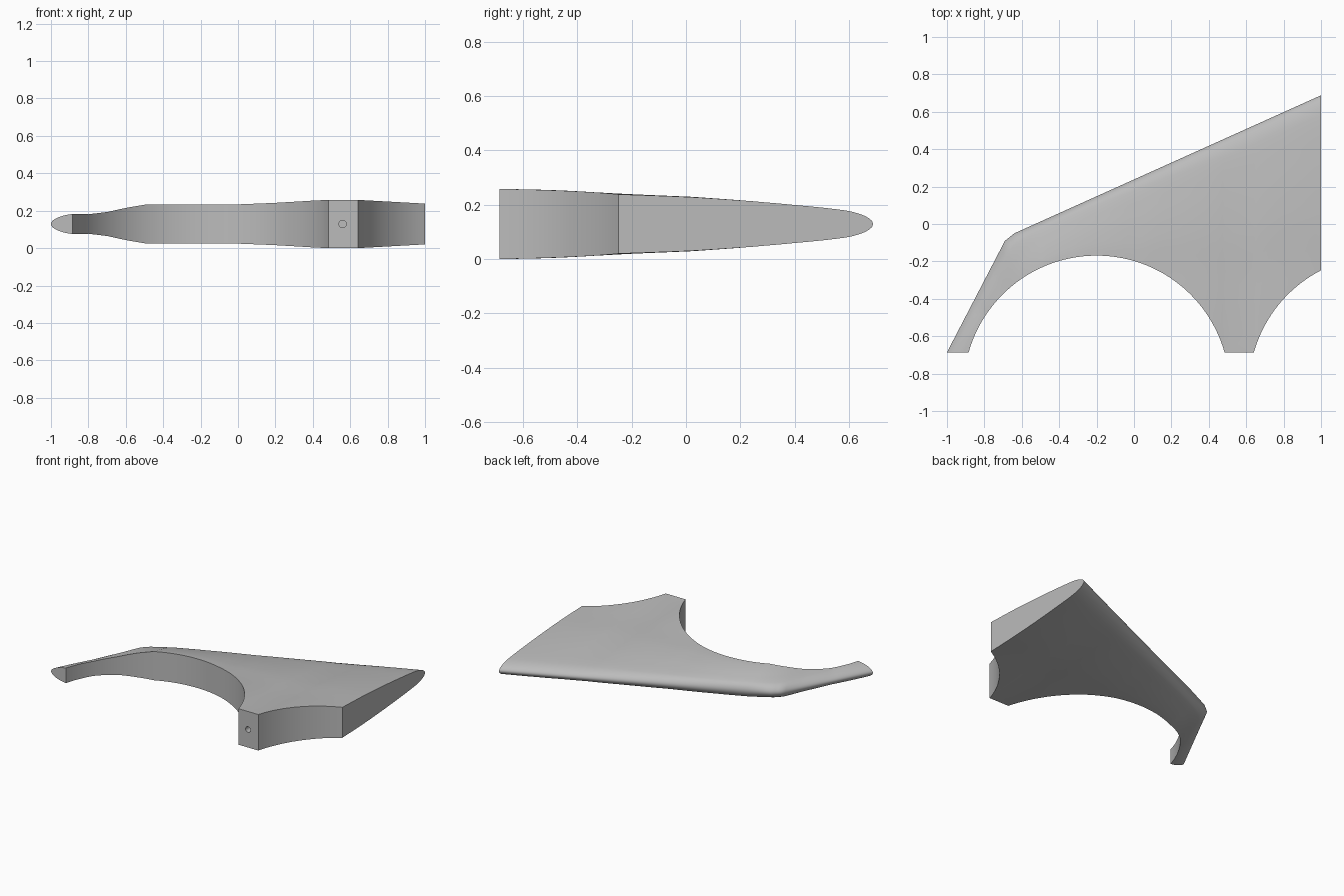
import bpy, bmesh, math
from mathutils import Vector

if "Cube" in bpy.data.objects:
    bpy.data.objects.remove(bpy.data.objects["Cube"])

FRONT, MID, RADIUS, ROWS = -0.686, 0.129, 0.711, 24
ARCH_Y = -0.88

# Section half-thickness against the square root of distance from the nose
SECTION = [(0, 0), (0.2, 0.034), (0.3, 0.048), (0.54, 0.07), (0.7, 0.087),
           (0.83, 0.1), (0.97, 0.109), (1.18, 0.129)]
# Half-thickness of the inner edge along x
EDGE = [(-0.89, 0.054), (-0.8, 0.052), (-0.7, 0.064), (-0.6, 0.086), (-0.5, 0.103),
        (0, 0.105), (0.2, 0.113), (0.4, 0.125), (0.485, 0.129), (0.64, 0.129), (1, 0.109)]
# Leading edge from the tip to the root
LEAD = [Vector(p) for p in ((-1, FRONT), (-0.69, -0.09), (-0.64, -0.05), (1, 0.688))]


def interp(table, x):
    for (a, fa), (b, fb) in zip(table, table[1:]):
        if x <= b:
            return fa + (fb - fa) * max(0, (x - a) / (b - a))
    return table[-1][1]


def arc(centre_x, start, end, count):
    angles = [start + (end - start) * i / count for i in range(count + 1)]
    return [Vector((centre_x + RADIUS * math.cos(a), ARCH_Y + RADIUS * math.sin(a)))
            for a in angles]


def lead_at(x):
    a, b = LEAD[2], LEAD[3]
    return a.lerp(b, (x - a.x) / (b.x - a.x))


# Stations pair a leading edge point with an inner edge point
low = math.asin((FRONT - ARCH_Y) / RADIUS)
bend = math.acos(-0.3 / RADIUS)
path = LEAD[:3] + [lead_at(-0.5)]
outer = [path[0]]
for a, b, n in zip(path, path[1:], (20, 3, 5)):
    outer += [a.lerp(b, i / n) for i in range(1, n + 1)]
travel = [0]
for a, b in zip(outer, outer[1:]):
    travel.append(travel[-1] + (b - a).length)
stations = []
for p, d in zip(outer, travel):
    angle = math.pi - low + (bend - math.pi + low) * d / travel[-1]
    stations.append((p, arc(-0.2, angle, angle, 1)[0]))
inner = arc(-0.2, bend, low, 36)[1:]
inner += arc(1.325, math.pi - low, math.acos(-0.325 / RADIUS), 16)
stations += [(lead_at(p.x), p) for p in inner]

# Wing panel: upper and lower skins, inner wall and end caps
inverse = [(h, r) for r, h in SECTION]
bm = bmesh.new()
loops = []
for lead, edge in stations:
    reach = interp(inverse, interp(EDGE, edge.x))
    upper, lower = [], []
    for k in range(ROWS + 1):
        t = k / ROWS
        p = lead.lerp(edge, t * t)
        h = interp(SECTION, reach * t)
        upper.append(bm.verts.new((p.x, p.y, MID + h)))
        lower.append(bm.verts.new((p.x, p.y, MID - h)) if k else upper[0])
    loops.append(upper[::-1] + lower[1:])
for a, b in zip(loops, loops[1:]):
    for i in range(len(a)):
        j = (i + 1) % len(a)
        bm.faces.new((a[i], a[j], b[j], b[i]))
bm.faces.new(loops[0])
bm.faces.new(loops[-1][::-1])
bmesh.ops.recalc_face_normals(bm, faces=bm.faces)
mesh = bpy.data.meshes.new("wing_panel")
bm.to_mesh(mesh)
bm.free()
wing = bpy.data.objects.new("wing_panel", mesh)
bpy.context.collection.objects.link(wing)

grey = bpy.data.materials.new("light_grey")
grey.use_nodes = True
grey.diffuse_color = (0.5, 0.5, 0.5, 1)
grey.node_tree.nodes["Principled BSDF"].inputs["Base Color"].default_value = (0.5, 0.5, 0.5, 1)
mesh.materials.append(grey)

# Pin hole in the front lug
bpy.ops.mesh.primitive_cylinder_add(vertices=24, radius=0.02, depth=0.2,
                                    location=(0.56, FRONT, MID), rotation=(math.pi / 2, 0, 0))
cutter = bpy.context.object
cutter.name = "pin_hole_cutter"
cutter.hide_render = True
cutter.data.materials.append(grey)
hole = wing.modifiers.new("pin_hole", "BOOLEAN")
hole.operation = "DIFFERENCE"
hole.object = cutter
bpy.ops.object.select_all(action="DESELECT")
wing.select_set(True)
bpy.context.view_layer.objects.active = wing
bpy.ops.object.modifier_apply(modifier=hole.name)
bpy.data.objects.remove(cutter)
bpy.ops.object.shade_smooth_by_angle(angle=math.radians(40))
